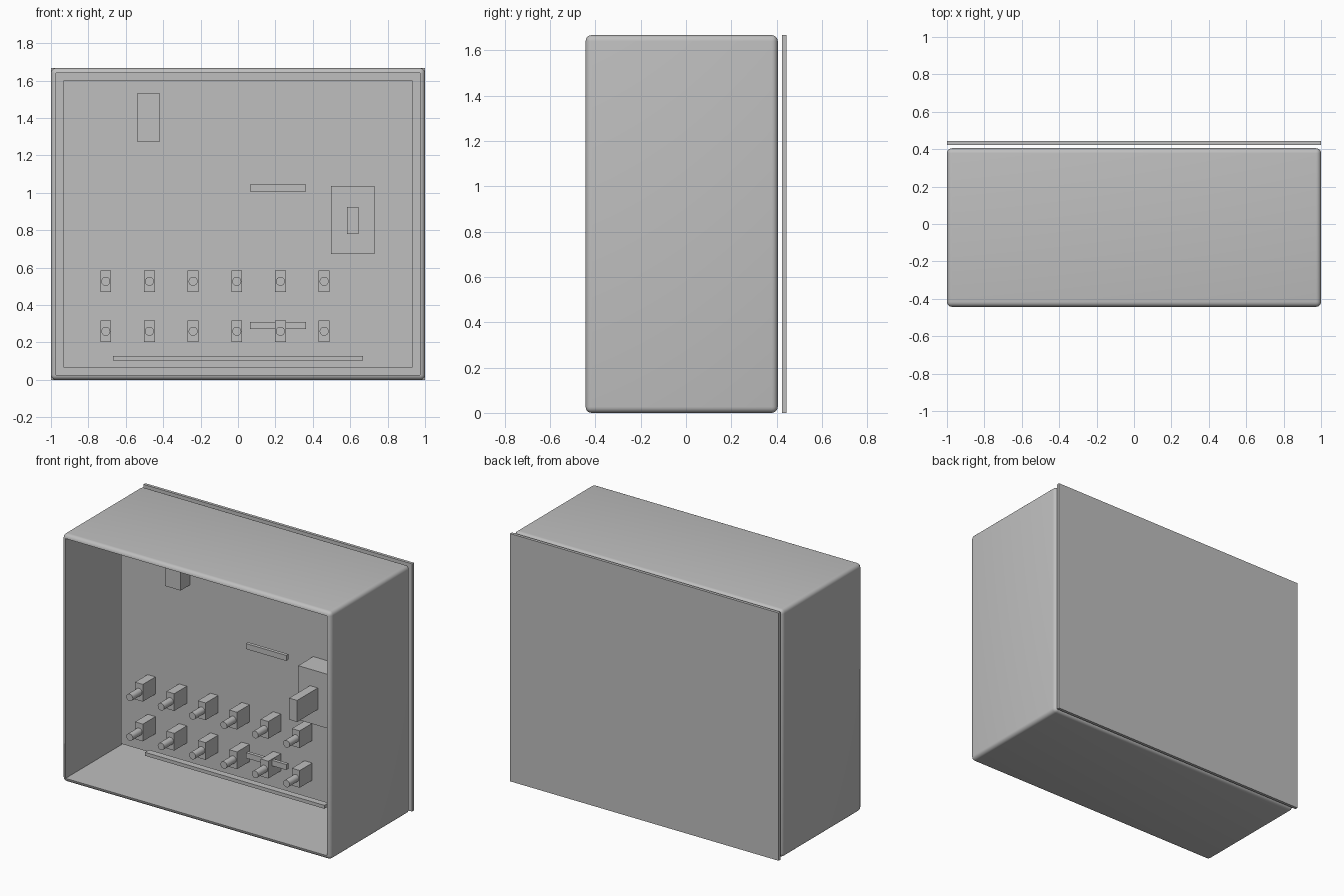
import bpy, bmesh
from mathutils import Vector, Matrix
from math import pi

old = bpy.data.objects.get("Cube")
if old:
    bpy.data.objects.remove(old, do_unlink=True)

GREY = (0.52, 0.52, 0.52, 1)
grey = bpy.data.materials.new("light_grey")
grey.diffuse_color = GREY
grey.use_nodes = True
grey.node_tree.nodes["Principled BSDF"].inputs["Base Color"].default_value = GREY


def finish(name, bm):
    mesh = bpy.data.meshes.new(name)
    bm.normal_update()
    bm.to_mesh(mesh)
    bm.free()
    mesh.materials.append(grey)
    obj = bpy.data.objects.new(name, mesh)
    bpy.context.collection.objects.link(obj)
    return obj


def smooth(obj, angle):
    bpy.ops.object.select_all(action="DESELECT")
    obj.select_set(True)
    bpy.context.view_layer.objects.active = obj
    bpy.ops.object.shade_smooth_by_angle(angle=angle)


def block(x, y, z):
    """Box mesh spanning the given (low, high) ranges."""
    bm = bmesh.new()
    bmesh.ops.create_cube(bm, size=1)
    for v in bm.verts:
        v.co = Vector([r[0] if c < 0 else r[1] for c, r in zip(v.co, (x, y, z))])
    return bm


def box(name, x, y, z):
    return finish(name, block(x, y, z))


TOP = 1.667
PANEL = 0.09  # front surface of the mounting panel

# Rounded enclosure, hollowed out from its open front
bm = block((-1, 1), (-0.443, 0.405), (0, TOP))
bmesh.ops.bevel(bm, geom=bm.edges[:], offset=0.027, segments=5,
                profile=0.5, affect="EDGES")
front = max(bm.faces, key=lambda f: -f.normal.y * f.calc_area())
grown = bmesh.ops.extrude_face_region(bm, geom=[front])["geom"]
bmesh.ops.translate(bm, vec=(0, 0.82, 0),
                    verts=[g for g in grown if isinstance(g, bmesh.types.BMVert)])
if front.is_valid:
    bmesh.ops.delete(bm, geom=[front], context="FACES_ONLY")
bmesh.ops.recalc_face_normals(bm, faces=bm.faces[:])
smooth(finish("enclosure", bm), pi / 6)

# Flat plates
box("back_plate", (-1, 1), (0.423, 0.443), (0, TOP))
box("mounting_panel", (-0.933, 0.933), (PANEL, 0.1), (0.067, 1.6))

# Upper module, main switch and its handle
box("upper_module", (-0.538, -0.42), (-0.01, PANEL), (1.273, 1.535))
box("main_switch", (0.497, 0.73), (-0.07, PANEL), (0.672, 1.036))
box("switch_handle", (0.584, 0.643), (-0.29, -0.07), (0.78, 0.925))

# Thin strips standing off the panel
for name, z in (("upper_strip", 1.007), ("lower_strip", 0.273)):
    box(name, (0.063, 0.363), (-0.005, 0.018), (z, z + 0.037))
box("bottom_rail", (-0.667, 0.667), (-0.035, 0.01), (0.105, 0.128))

# Two rows of push-button units
for row, z in (("upper", 0.527), ("lower", 0.26)):
    for i in range(6):
        x = -0.707 + i * 0.2335
        box(f"{row}_unit_{i + 1}", (x - 0.029, x + 0.029),
            (-0.043, PANEL), (z - 0.058, z + 0.058))
        bm = bmesh.new()
        bmesh.ops.create_cone(
            bm, cap_ends=True, segments=32, radius1=0.024, radius2=0.024, depth=0.1,
            matrix=Matrix.Translation((x, -0.093, z)) @ Matrix.Rotation(pi / 2, 4, "X"))
        smooth(finish(f"{row}_button_{i + 1}", bm), pi / 6)
